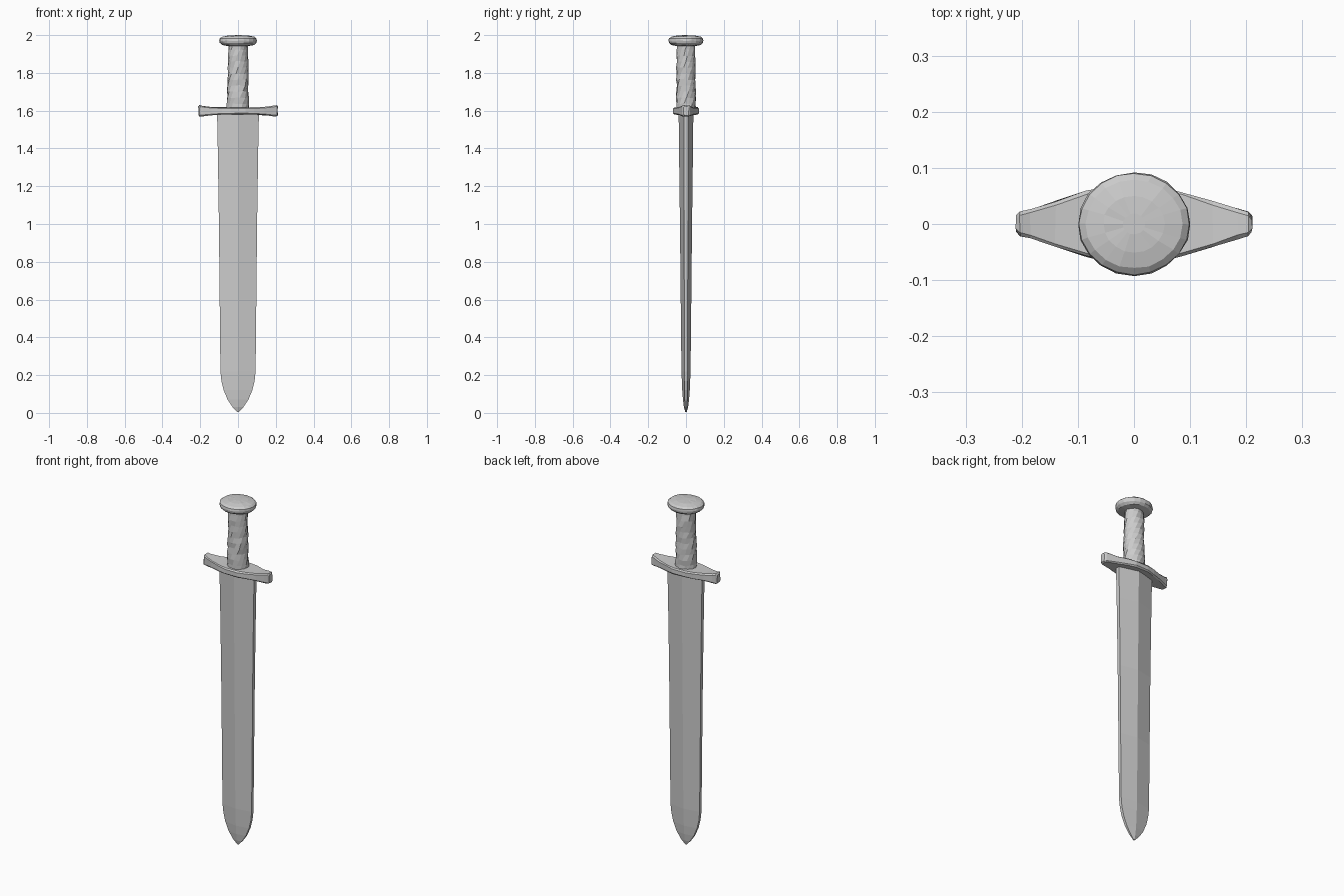
import bpy, bmesh, math, random

if "Cube" in bpy.data.objects:
    bpy.data.objects.remove(bpy.data.objects["Cube"])

random.seed(4)


def loft(name, rings, jitter=0.0):
    """Skin a closed solid through rings of equal point count, flat shaded."""
    bm = bmesh.new()
    loops = [[bm.verts.new([c + random.uniform(-jitter, jitter) for c in p])
              for p in ring] for ring in rings]
    for a, b in zip(loops, loops[1:]):
        n = len(a)
        for i in range(n):
            j = (i + 1) % n
            bm.faces.new((a[i], a[j], b[j], b[i]))
    bm.faces.new(loops[0][::-1])
    bm.faces.new(loops[-1])
    bmesh.ops.recalc_face_normals(bm, faces=bm.faces)
    mesh = bpy.data.meshes.new(name)
    bm.to_mesh(mesh)
    bm.free()
    obj = bpy.data.objects.new(name, mesh)
    bpy.context.collection.objects.link(obj)
    return obj


def oval(rx, ry, z, n, turn=0.0):
    return [(rx * math.cos(t), ry * math.sin(t), z)
            for t in (2 * math.pi * i / n + turn for i in range(n))]


def blade_ring(z, w, ridge, edge):
    # Flattened diamond: central ridge on each face and blunt edges
    return [(w, -edge, z), (w, edge, z), (0, ridge, z),
            (-w, edge, z), (-w, -edge, z), (0, -ridge, z)]


# Blade: z, half width, ridge half thickness, edge half thickness
blade_profile = [(0.005, 0.004, 0.004, 0.002), (0.03, 0.028, 0.011, 0.005),
                 (0.07, 0.055, 0.016, 0.007), (0.12, 0.076, 0.020, 0.008),
                 (0.17, 0.088, 0.022, 0.008), (0.22, 0.093, 0.024, 0.009),
                 (0.60, 0.097, 0.028, 0.009), (1.00, 0.101, 0.032, 0.010),
                 (1.40, 0.107, 0.037, 0.011), (1.60, 0.111, 0.039, 0.012)]
loft("blade", [blade_ring(*p) for p in blade_profile])

# Crossguard: x, half depth, bottom, top; mirrored about the centre
half_guard = [(0.04, 0.068, 1.580, 1.617), (0.085, 0.058, 1.579, 1.617),
              (0.14, 0.040, 1.576, 1.619), (0.185, 0.026, 1.571, 1.625),
              (0.203, 0.021, 1.569, 1.629), (0.210, 0.014, 1.575, 1.623)]
stations = [(-x, d, b, t) for x, d, b, t in reversed(half_guard)] + half_guard
b = 0.006  # chamfer of the long edges
guard_rings = [[(x, -d + b, lo), (x, d - b, lo), (x, d, lo + b), (x, d, hi - b),
                (x, d - b, hi), (x, -d + b, hi), (x, -d, hi - b), (x, -d, lo + b)]
               for x, d, lo, hi in stations]
loft("crossguard", guard_rings, 0.0015)

# Grip: rough hand-wrapped surface, slightly waisted
grip_rings = []
for i in range(12):
    f = i / 11
    rx = 0.060 - 0.009 * f
    ry = 0.053 - 0.004 * f
    grip_rings.append(oval(rx, ry, 1.605 + 0.35 * f, 14, 0.22 * i))
loft("grip", grip_rings, 0.003)

# Pommel: thick faceted disc with a shallow dome
pommel_profile = [(0.055, 1.942), (0.085, 1.948), (0.097, 1.959),
                  (0.100, 1.970), (0.098, 1.982), (0.086, 1.991),
                  (0.055, 1.997), (0.020, 1.999)]
loft("pommel", [oval(r, r * 0.92, z, 20) for r, z in pommel_profile], 0.001)
